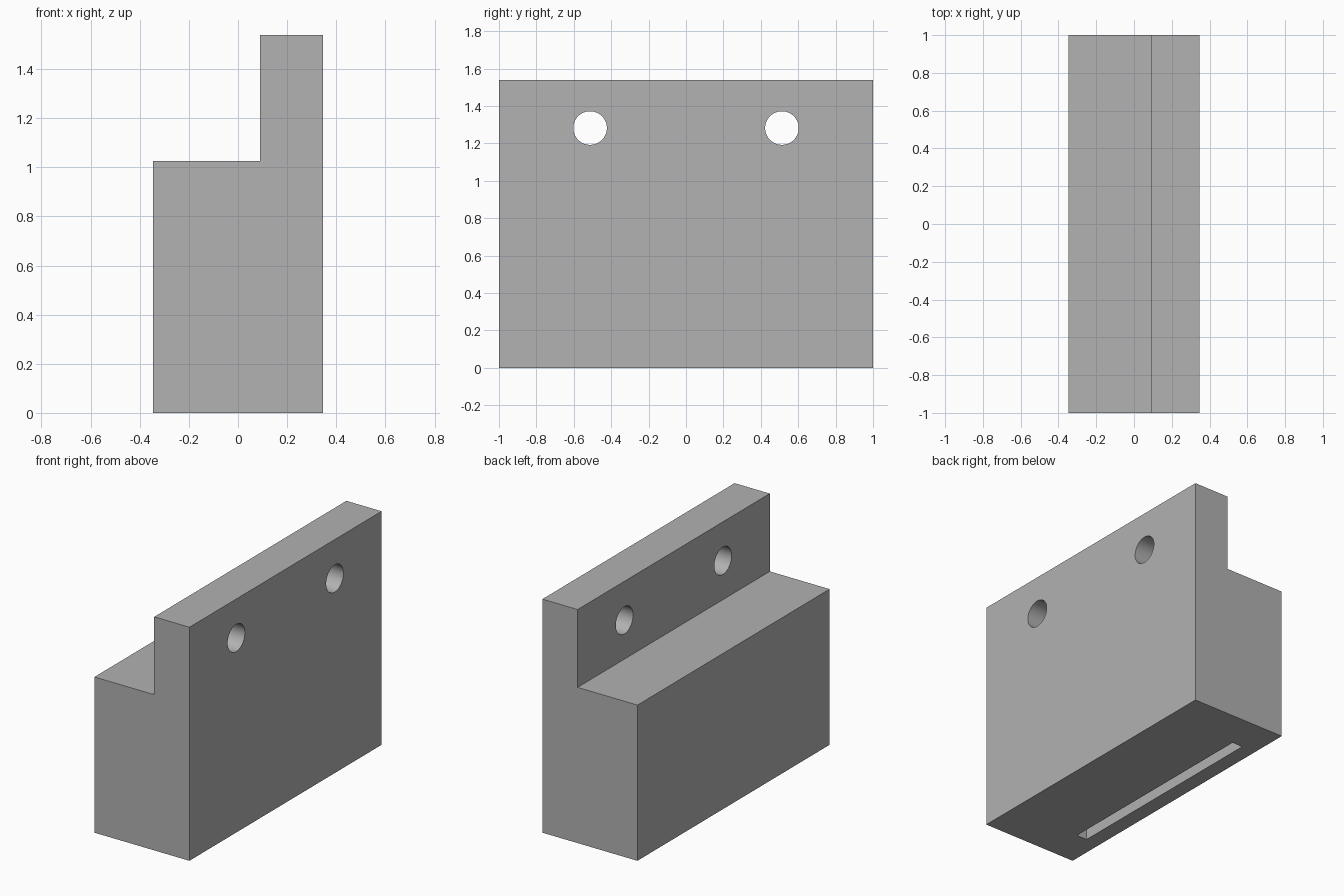
import bpy
import bmesh
import math

cube = bpy.data.objects.get("Cube")
if cube:
    bpy.data.objects.remove(cube, do_unlink=True)

U = 2 / 39 / 2            # design unit: the block is 78 units long
HALF_W, HALF_L = 13.5 * U, 39 * U
HEIGHT, STEP_Z = 60 * U, 40 * U
FLANGE_X = HALF_W - 10 * U

grey = bpy.data.materials.new("light grey")
grey.use_nodes = True
colour = (0.445, 0.445, 0.445, 1)
grey.diffuse_color = colour
grey.node_tree.nodes["Principled BSDF"].inputs["Base Color"].default_value = colour

# Stepped block: L-shaped profile extruded along y
profile = [(-HALF_W, 0), (HALF_W, 0), (HALF_W, HEIGHT),
           (FLANGE_X, HEIGHT), (FLANGE_X, STEP_Z), (-HALF_W, STEP_Z)]
bm = bmesh.new()
face = bm.faces.new([bm.verts.new((x, -HALF_L, z)) for x, z in profile])
ext = bmesh.ops.extrude_face_region(bm, geom=[face])
bmesh.ops.translate(bm, vec=(0, 2 * HALF_L, 0),
                    verts=[g for g in ext["geom"] if isinstance(g, bmesh.types.BMVert)])
bmesh.ops.recalc_face_normals(bm, faces=bm.faces)
mesh = bpy.data.meshes.new("stepped_block")
bm.to_mesh(mesh)
bm.free()
block = bpy.data.objects.new("stepped_block", mesh)
bpy.context.collection.objects.link(block)
mesh.materials.append(grey)


def cut(cutter, name):
    """Subtract the cutter from the block, then discard it."""
    cutter.name = name
    cutter.hide_render = True
    cutter.data.materials.append(grey)
    mod = block.modifiers.new(name, "BOOLEAN")
    mod.operation = "DIFFERENCE"
    mod.solver = "EXACT"
    mod.object = cutter
    bpy.ops.object.select_all(action="DESELECT")
    bpy.context.view_layer.objects.active = block
    block.select_set(True)
    bpy.ops.object.modifier_apply(modifier=name)
    bpy.data.objects.remove(cutter, do_unlink=True)


# Two mounting holes through the upright flange
for side in (-1, 1):
    bpy.ops.mesh.primitive_cylinder_add(
        vertices=64, radius=3.5 * U, depth=20 * U,
        location=(HALF_W - 5 * U, side * 20 * U, 50 * U),
        rotation=(0, math.pi / 2, 0))
    cut(bpy.context.object, "hole_cutter")

# Long blind slot in the underside
SLOT_DEPTH = 30 * U
bpy.ops.mesh.primitive_cube_add(size=1, location=(-8 * U, 0, 0))
slot = bpy.context.object
slot.scale = (3 * U, 58 * U, 2 * SLOT_DEPTH)
cut(slot, "slot_cutter")

# Smooth bores with crisp block edges
bpy.ops.object.shade_smooth_by_angle(angle=math.radians(30))
